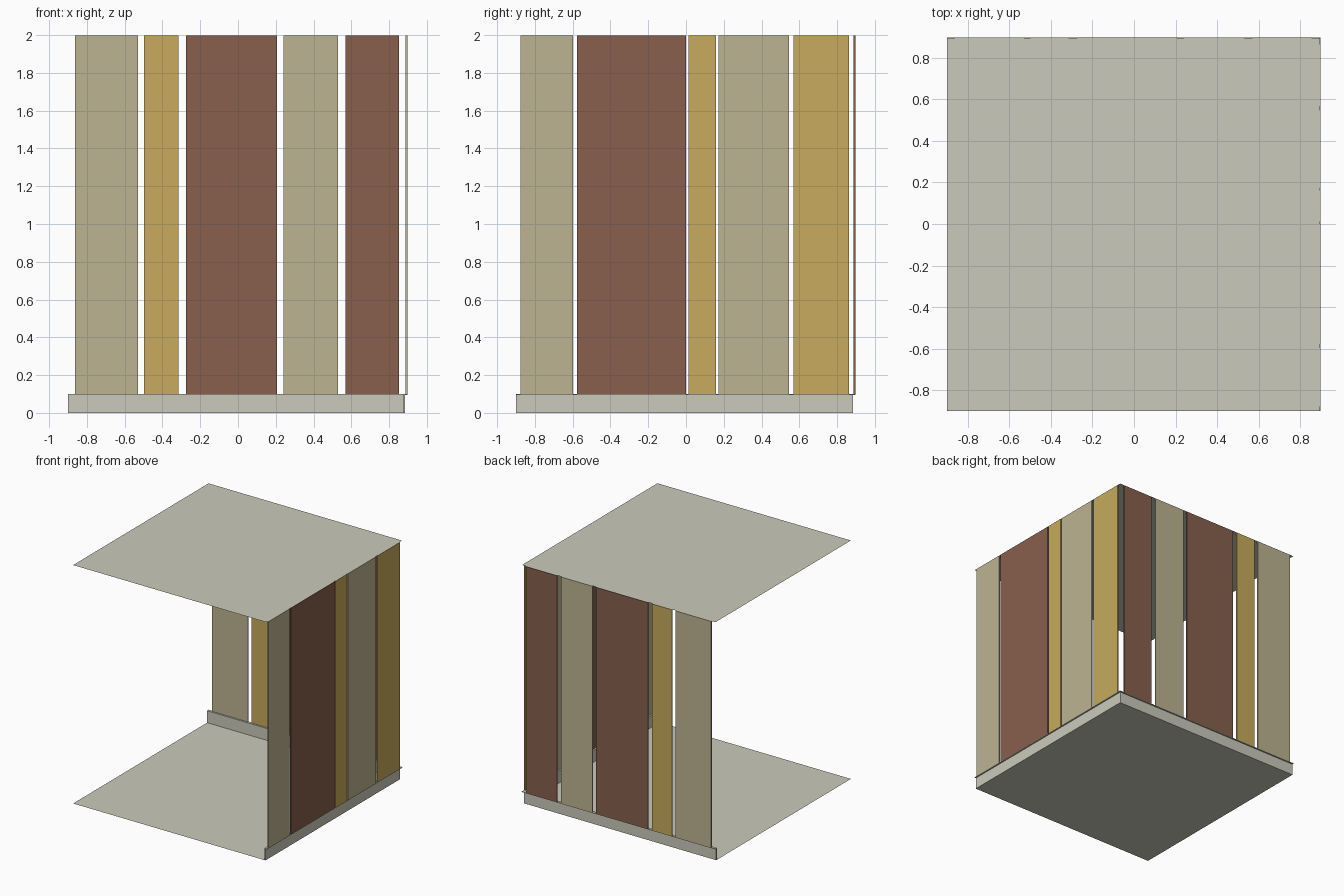
import bpy
import bmesh
from mathutils import Vector

cube = bpy.data.objects.get("Cube")
if cube:
    bpy.data.objects.remove(cube, do_unlink=True)


def make_material(name, rgb):
    # 8-bit display colour to linear
    lin = [((c / 255 + 0.055) / 1.055) ** 2.4 for c in rgb] + [1.0]
    mat = bpy.data.materials.new(name)
    mat.use_nodes = True
    mat.diffuse_color = lin
    mat.node_tree.nodes["Principled BSDF"].inputs["Base Color"].default_value = lin
    return mat


CREAM = make_material("cream", (203, 202, 187))
BEIGE = make_material("beige", (190, 180, 145))
GOLD = make_material("gold", (199, 171, 93))
BROWN = make_material("brown", (136, 96, 78))


def add_object(name, bm, mat):
    mesh = bpy.data.meshes.new(name)
    bm.to_mesh(mesh)
    bm.free()
    mesh.materials.append(mat)
    obj = bpy.data.objects.new(name, mesh)
    bpy.context.collection.objects.link(obj)
    return obj


def box(name, low, high, mat):
    low, high = Vector(low), Vector(high)
    bm = bmesh.new()
    bmesh.ops.create_cube(bm, size=1)
    bmesh.ops.scale(bm, vec=high - low, verts=bm.verts)
    bmesh.ops.translate(bm, vec=(low + high) / 2, verts=bm.verts)
    return add_object(name, bm, mat)


def sheet(name, start, end, z, mat):
    bm = bmesh.new()
    corners = [(start, start), (end, start), (end, end), (start, end)]
    bm.faces.new([bm.verts.new((x, y, z)) for x, y in corners])
    return add_object(name, bm, mat)


EDGE = -0.9           # open sides
BAND = 0.885          # outer face of the skirting
INNER, OUTER = 0.888, 0.898   # panel thickness
STEP = 0.1            # skirting height
TOP = 2.0

# Floor and roof sheets
sheet("floor", EDGE, BAND, 0, CREAM)
sheet("roof", EDGE, 0.895, TOP, CREAM)


def wall_box(name, side, start, end, inner, outer, bottom, top, mat):
    """Box along the left or back wall, measured outward from the centre."""
    if side == "left":
        box(name, (inner, start, bottom), (outer, end, top), mat)
    else:
        box(name, (start, inner, bottom), (end, outer, top), mat)


# Panels of each wall: start, end, colour
walls = {
    "left": [(-0.877, -0.597, BEIGE), (-0.578, 0.0, BROWN), (0.013, 0.16, GOLD),
             (0.173, 0.546, BEIGE), (0.568, 0.864, GOLD)],
    "back": [(-0.862, -0.53, BEIGE), (-0.498, -0.314, GOLD), (-0.274, 0.206, BROWN),
             (0.241, 0.53, BEIGE), (0.57, 0.853, BROWN)],
}

for side, panels in walls.items():
    # Skirting with a narrow ledge under the panels
    wall_box(side + "_skirting", side, EDGE, BAND, BAND - 0.01, BAND, 0, STEP, CREAM)
    wall_box(side + "_ledge", side, EDGE, OUTER, BAND - 0.01, OUTER, STEP - 0.004, STEP, CREAM)
    for i, (start, end, mat) in enumerate(panels, 1):
        wall_box(f"{side}_panel_{i}", side, start, end, INNER, OUTER, STEP, TOP - 0.002, mat)
